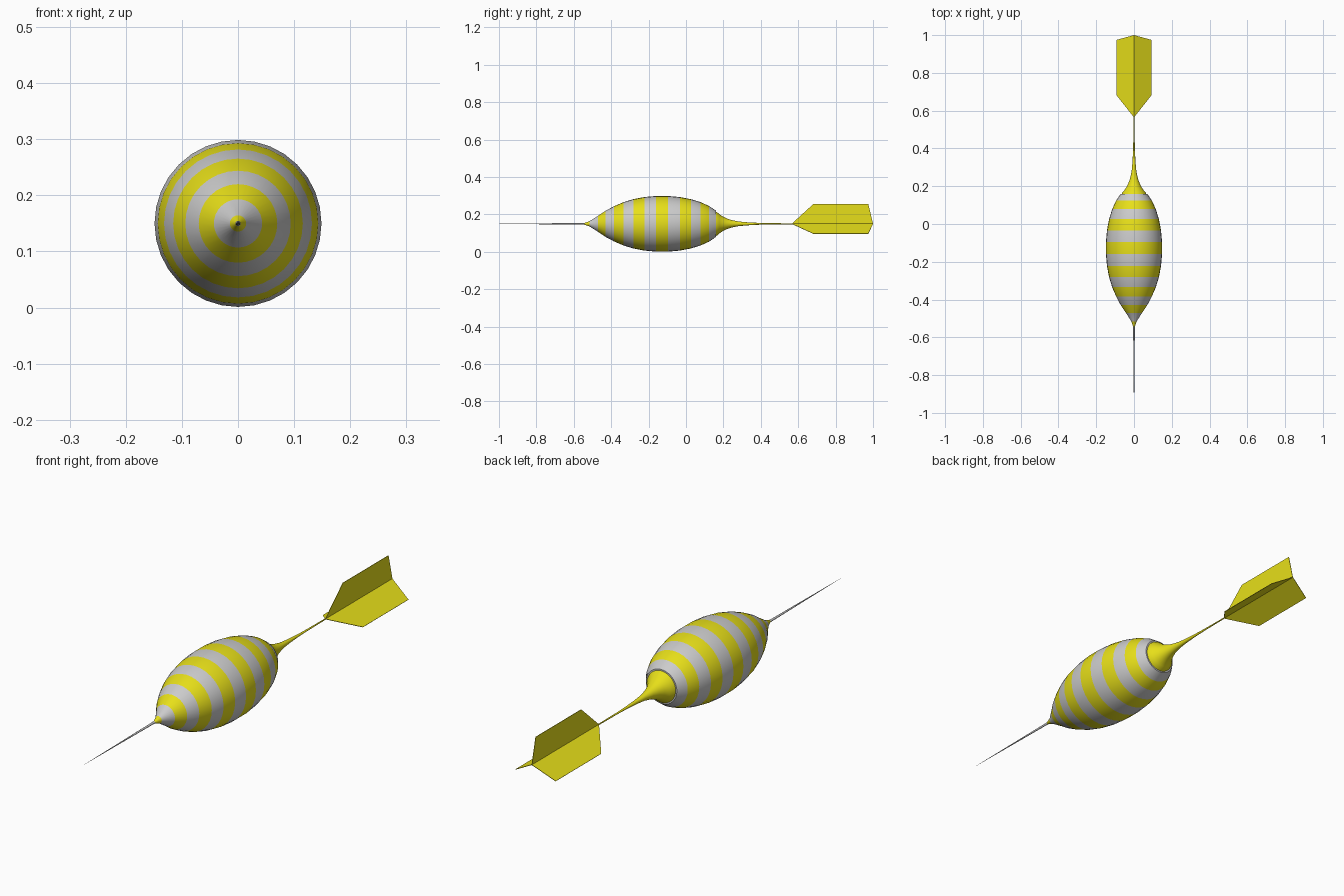
import bpy, bmesh
from math import sin, cos, pi, radians

if "Cube" in bpy.data.objects:
    bpy.data.objects.remove(bpy.data.objects["Cube"])

Z = 0.15      # height of the dart's axis
SIDES = 32


def colour(name, rgb):
    m = bpy.data.materials.new(name)
    m.diffuse_color = (*rgb, 1)
    m.use_nodes = True
    m.node_tree.nodes["Principled BSDF"].inputs["Base Color"].default_value = m.diffuse_color
    return m


yellow = colour("yellow", (0.80, 0.74, 0.01))
silver = colour("silver", (0.78, 0.78, 0.78))


def finish(bm, name, mats, smooth=True):
    me = bpy.data.meshes.new(name)
    bm.to_mesh(me)
    bm.free()
    for m in mats:
        me.materials.append(m)
    ob = bpy.data.objects.new(name, me)
    bpy.context.collection.objects.link(ob)
    if smooth:
        bpy.ops.object.select_all(action='DESELECT')
        ob.select_set(True)
        bpy.context.view_layer.objects.active = ob
        bpy.ops.object.shade_smooth_by_angle(angle=radians(40))
    return ob


def lathe(name, profile, mats, sides=SIDES):
    """Revolve (y, radius) points about the dart axis; bands alternate materials."""
    bm = bmesh.new()
    rings = [[bm.verts.new((r * sin(2 * pi * i / sides), y, Z + r * cos(2 * pi * i / sides)))
              for i in range(sides)] for y, r in profile]
    for k, (a, b) in enumerate(zip(rings, rings[1:])):
        for i in range(sides):
            j = (i + 1) % sides
            f = bm.faces.new((a[i], a[j], b[j], b[i]))
            f.material_index = k % max(len(mats), 1)
    bm.faces.new(rings[0])
    end = bm.faces.new(rings[-1])
    end.material_index = (len(profile) - 2) % max(len(mats), 1)
    bmesh.ops.recalc_face_normals(bm, faces=bm.faces)
    return finish(bm, name, mats)


# Striped barrel: drawn-out nose, then ellipsoid bands of equal angle
barrel = [(-0.545, 0.004), (-0.515, 0.0145), (-0.47, 0.043), (-0.43, 0.07), (-0.385, 0.094)]
for k in range(-4, 6):
    a = radians(11.25 * (k + 0.5))
    barrel.append((-0.128 + 0.326 * sin(a), 0.1495 * cos(a)))
lathe("striped_barrel", barrel, [yellow, silver])

# Flared tail cone narrowing into the shaft
lathe("tail_shaft", [(0.155, 0.066), (0.165, 0.063), (0.178, 0.052), (0.195, 0.040),
                     (0.215, 0.030), (0.24, 0.021), (0.28, 0.0125), (0.33, 0.008),
                     (0.39, 0.005), (0.45, 0.0035), (0.57, 0.0025)], [yellow])

# Steel needle
lathe("needle", [(-1.0, 0.0003), (-0.56, 0.0045), (-0.53, 0.005)], [], 16)

# Three flight fins, one straight up
for n in range(3):
    a = 2 * pi * n / 3
    bm = bmesh.new()
    bm.faces.new([bm.verts.new((r * sin(a), y, Z + r * cos(a)))
                  for y, r in ((0.565, 0), (0.68, 0.105), (0.975, 0.105), (1.0, 0))])
    fin = finish(bm, f"flight_fin_{n + 1}", [yellow], smooth=False)
    mod = fin.modifiers.new("thickness", 'SOLIDIFY')
    mod.thickness = 0.002
    mod.offset = 0
